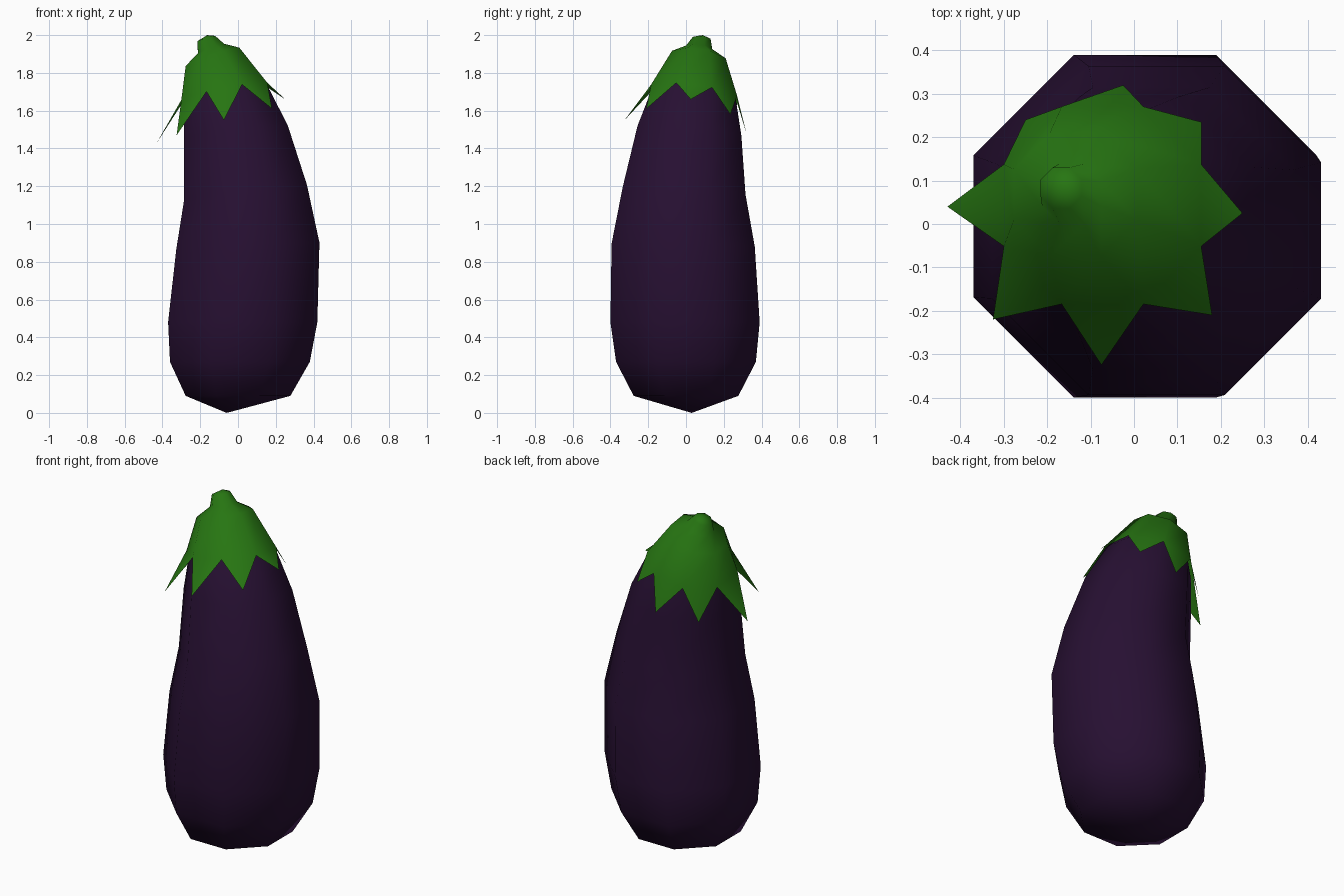
import bpy
import bmesh
from math import pi, cos, sin

SIDES = 8

default_cube = bpy.data.objects.get("Cube")
if default_cube:
    bpy.data.objects.remove(default_cube, do_unlink=True)


def make_material(name, rgb):
    mat = bpy.data.materials.new(name)
    mat.use_nodes = True
    color = (*rgb, 1)
    mat.diffuse_color = color
    bsdf = mat.node_tree.nodes["Principled BSDF"]
    bsdf.inputs["Base Color"].default_value = color
    bsdf.inputs["Roughness"].default_value = 0.6
    return mat


def add_ring(bm, cx, cy, cz, half, slope_x=0, slope_y=0):
    """Octagon with flat sides facing the axes, tilted by two slopes."""
    radius = half / cos(pi / SIDES)
    verts = []
    for i in range(SIDES):
        angle = (2 * i - 1) * pi / SIDES
        dx, dy = radius * cos(angle), radius * sin(angle)
        verts.append(bm.verts.new((cx + dx, cy + dy, cz + slope_x * dx + slope_y * dy)))
    return verts


def bridge(bm, lower, upper):
    for i in range(SIDES):
        j = (i + 1) % SIDES
        bm.faces.new((lower[i], lower[j], upper[j], upper[i]))


def fan(bm, ring, point, flip=False):
    tip = bm.verts.new(point)
    for i in range(SIDES):
        a, b = ring[i], ring[(i + 1) % SIDES]
        bm.faces.new((b, a, tip) if flip else (a, b, tip))


def loft(bm, sections):
    rings = [add_ring(bm, *section) for section in sections]
    for lower, upper in zip(rings, rings[1:]):
        bridge(bm, lower, upper)
    return rings


def finish(bm, name, mat):
    mesh = bpy.data.meshes.new(name)
    bm.to_mesh(mesh)
    bm.free()
    mesh.materials.append(mat)
    mesh.shade_smooth()
    obj = bpy.data.objects.new(name, mesh)
    bpy.context.collection.objects.link(obj)
    return obj


purple = make_material("dark purple skin", (0.02, 0.005, 0.032))
green = make_material("leaf green", (0.02, 0.18, 0.006))

# Fruit body: leaning stack of octagons (x, y, z, half width, slopes)
bm = bmesh.new()
rings = loft(bm, [
    (0, 0, 0.09, 0.277),
    (0.01, 0, 0.27, 0.37),
    (0.025, -0.005, 0.48, 0.395),
    (0.052, -0.015, 0.88, 0.379, 0.05, -0.02),
    (0.04, -0.01, 1.16, 0.325, 0.12, -0.06),
    (-0.012, 0.018, 1.48, 0.275, 0.12, -0.09),
    (-0.065, 0.043, 1.68, 0.219, 0.2, -0.13),
    (-0.135, 0.068, 1.86, 0.125, 0.34, -0.14),
])
fan(bm, rings[0], (-0.06, 0.03, 0), flip=True)
fan(bm, rings[-1], (-0.145, 0.07, 1.9))
finish(bm, "fruit_body", purple)

# Leafy cap and stalk in one surface
bm = bmesh.new()
rings = loft(bm, [
    (-0.0725, 0.043, 1.69, 0.2275, 0.2, -0.13),
    (-0.135, 0.068, 1.877, 0.142, 0.34, -0.14),
    (-0.143, 0.07, 1.925, 0.069, 0.37, -0.14),
    (-0.168, 0.083, 1.98, 0.047, 0.3, -0.1),
])
fan(bm, rings[-1], (-0.163, 0.088, 2))

# Pointed leaf tips, one hanging from each side of the cap rim
tips = [(0.25, 0.025, 1.66), (0.155, 0.235, 1.58), (-0.025, 0.32, 1.48),
        (-0.25, 0.24, 1.45), (-0.43, 0.04, 1.43), (-0.325, -0.22, 1.47),
        (-0.075, -0.325, 1.55), (0.18, -0.21, 1.61)]
rim = rings[0]
for i, tip in enumerate(tips):
    bm.faces.new((rim[(i + 1) % SIDES], rim[i], bm.verts.new(tip)))
finish(bm, "leafy_cap", green)
